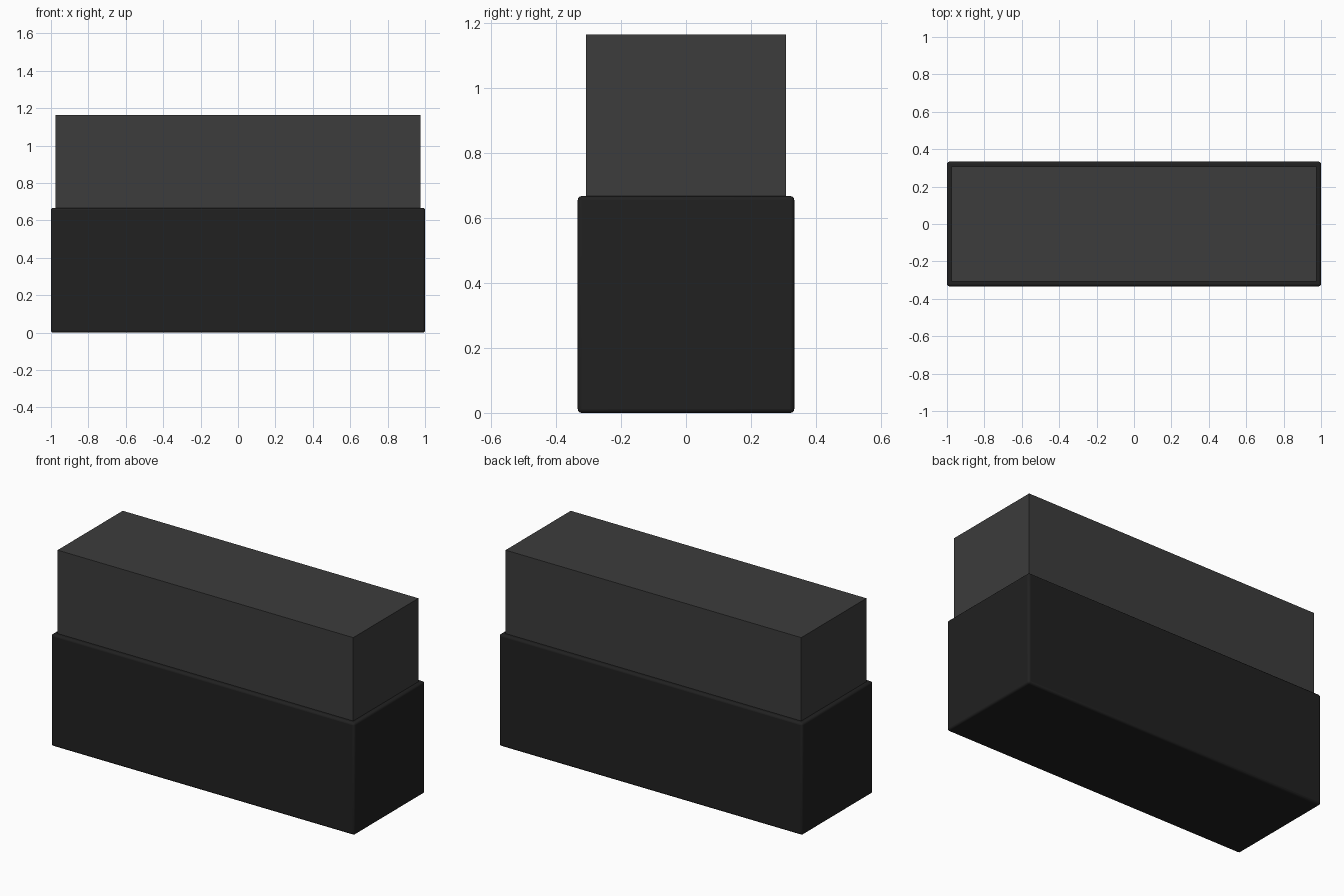
import bpy

if "Cube" in bpy.data.objects:
    bpy.data.objects.remove(bpy.data.objects["Cube"])


def material(name, v):
    m = bpy.data.materials.new(name)
    m.diffuse_color = (v, v, v, 1)
    m.use_nodes = True
    m.node_tree.nodes["Principled BSDF"].inputs["Base Color"].default_value = m.diffuse_color
    return m


def box(name, size_x, size_y, z0, z1, mat):
    bpy.ops.mesh.primitive_cube_add(size=1, location=(0, 0, (z0 + z1) / 2))
    ob = bpy.context.object
    ob.name = name
    ob.scale = (size_x, size_y, z1 - z0)
    bpy.ops.object.transform_apply(location=False, rotation=False, scale=True)
    ob.data.materials.append(mat)
    return ob


# Outer trough with softly rounded edges
trough = box("planter_trough", 2.0, 0.666, 0.0, 0.667, material("dark_shell", 0.015))
bevel = trough.modifiers.new("rounded_edges", 'BEVEL')
bevel.width = 0.012
bevel.segments = 3
bpy.ops.object.shade_smooth_by_angle()

# Sharp-edged block rising from inside the trough
box("inner_block", 1.95, 0.614, 0.05, 1.164, material("dark_grey_block", 0.045))
